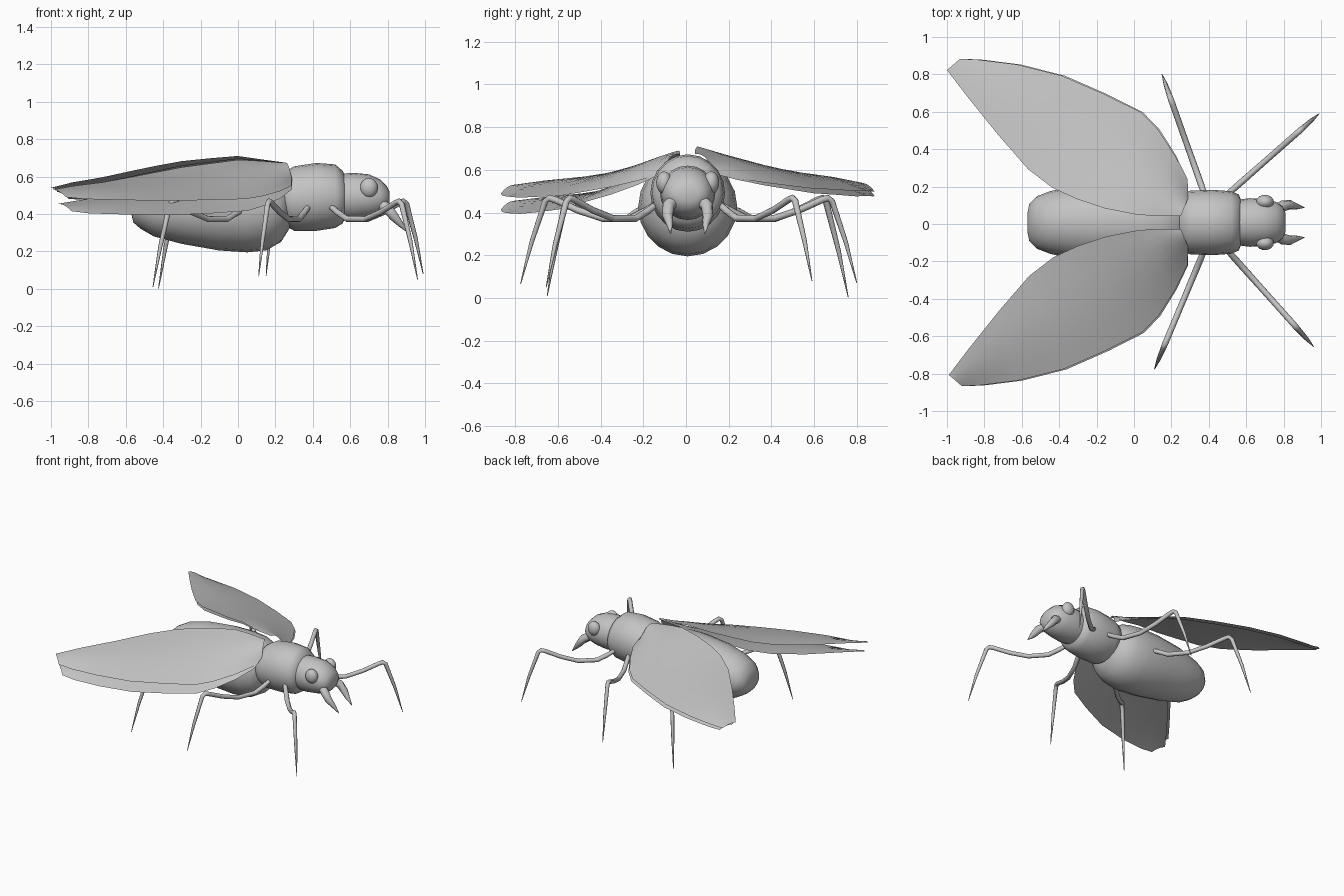
import bpy, bmesh, math
from mathutils import Vector

cube = bpy.data.objects.get("Cube")
if cube:
    bpy.data.objects.remove(cube, do_unlink=True)

CY = 0.008  # centre plane of the body

grey = bpy.data.materials.new("plain grey")
grey.use_nodes = True
grey.diffuse_color = (0.55, 0.55, 0.55, 1)
bsdf = grey.node_tree.nodes["Principled BSDF"]
bsdf.inputs["Base Color"].default_value = grey.diffuse_color
bsdf.inputs["Roughness"].default_value = 0.7


def finish(name, bm, angle=50):
    """Turn a bmesh into a smooth shaded object."""
    bmesh.ops.recalc_face_normals(bm, faces=bm.faces)
    mesh = bpy.data.meshes.new(name)
    bm.to_mesh(mesh)
    bm.free()
    mesh.materials.append(grey)
    obj = bpy.data.objects.new(name, mesh)
    bpy.context.collection.objects.link(obj)
    bpy.ops.object.select_all(action='DESELECT')
    obj.select_set(True)
    bpy.context.view_layer.objects.active = obj
    bpy.ops.object.shade_smooth_by_angle(angle=math.radians(angle))
    return obj


def skin(bm, rings, closed=True):
    """Bridge rows of points with quads, capping the ends if closed."""
    rows = [[bm.verts.new(p) for p in ring] for ring in rings]
    n = len(rows[0])
    for a, b in zip(rows, rows[1:]):
        for i in range(n if closed else n - 1):
            j = (i + 1) % n
            bm.faces.new((a[i], a[j], b[j], b[i]))
    if closed:
        bm.faces.new(rows[0])
        bm.faces.new(rows[-1])


def body(name, sections, sides=20):
    """Loft ellipses along x: (x, bottom, top, half width)."""
    rings = []
    for x, low, high, wide in sections:
        mid, tall = (low + high) / 2, (high - low) / 2
        angles = [2 * math.pi * i / sides for i in range(sides)]
        rings.append([(x, CY + wide * math.cos(a), mid + tall * math.sin(a)) for a in angles])
    bm = bmesh.new()
    skin(bm, rings)
    return finish(name, bm)


def tube(name, points, radii, sides=8):
    """Tapered round tube through the given points."""
    pts = [Vector(p) for p in points]
    rings = []
    for i, p in enumerate(pts):
        along = (pts[min(i + 1, len(pts) - 1)] - pts[max(i - 1, 0)]).normalized()
        side = Vector((0, 0, 1)).cross(along).normalized()
        up = along.cross(side)
        angles = [2 * math.pi * k / sides for k in range(sides)]
        rings.append([p + radii[i] * (side * math.cos(a) + up * math.sin(a)) for a in angles])
    bm = bmesh.new()
    skin(bm, rings)
    return finish(name, bm, 60)


# Body
body("abdomen", [(-.57, .40, .46, .05), (-.56, .355, .51, .10), (-.52, .32, .56, .14),
                 (-.45, .28, .60, .167), (-.30, .24, .64, .20), (-.10, .205, .66, .225),
                 (.05, .195, .66, .232), (.15, .205, .65, .22), (.23, .25, .62, .19),
                 (.28, .33, .57, .12)])
body("thorax", [(.22, .40, .56, .09), (.25, .34, .625, .155), (.30, .31, .655, .17),
                (.42, .31, .673, .175), (.52, .325, .665, .167), (.56, .35, .63, .15),
                (.58, .40, .58, .10)])
body("head", [(.54, .37, .615, .12), (.62, .365, .62, .13), (.70, .375, .612, .125),
              (.76, .39, .585, .11), (.795, .42, .55, .085), (.81, .45, .52, .05)])

# Eyes and jaws
for label, s in (("far", 1), ("near", -1)):
    bm = bmesh.new()
    bmesh.ops.create_uvsphere(bm, u_segments=20, v_segments=12, radius=.05)
    bmesh.ops.scale(bm, vec=(.95, .75, 1.05), verts=bm.verts)
    bmesh.ops.translate(bm, vec=(.70, CY + s * .11, .54), verts=bm.verts)
    finish(label + "_eye", bm)
    jaw = [(.75, .06, .46), (.80, .09, .43), (.835, .095, .385), (.87, .085, .345), (.91, .08, .30)]
    tube(label + "_jaw", [(x, CY + s * y, z) for x, y, z in jaw], [.03, .03, .025, .016, .002])

# Legs: each is straight in plan and shares one height profile
PROFILE = [(0, .445), (.1, .405), (.2, .373), (.4, .372), (.58, .41), (.75, .46),
           (.79, .468), (.82, .445), (.92, .22), (1, 0)]
RADII = [.015, .017, .017, .016, .016, .016, .016, .015, .011, .002]
LEGS = {"far_front_leg": ((.49, .15), (.99, .59, .08)),
        "near_front_leg": ((.49, -.13), (.96, -.655, .05)),
        "far_middle_leg": ((.38, .15), (.15, .80, .07)),
        "near_middle_leg": ((.38, -.13), (.11, -.775, .065)),
        "far_hind_leg": ((.04, .19), (-.425, .76, .002)),
        "near_hind_leg": ((.04, -.18), (-.455, -.65, .01))}
for name, ((hx, hy), (tx, ty, tz)) in LEGS.items():
    path = []
    for f, z in PROFILE:
        shin = max(0, (f - .79) / .21)
        path.append((hx + (tx - hx) * f, hy + (ty - hy) * f, z + tz * shin))
    path[0] = (path[0][0], path[0][1], path[1][2] + .02 if "hind" in name else path[0][2])
    tube(name, path, RADII)

# Wings: inner and outer edges from root to tip as (x, out, z)
INNER = [(.25, .035, .675), (.10, .035, .685), (0, .045, .69), (-.15, .075, .67),
         (-.30, .125, .65), (-.43, .185, .625), (-.56, .285, .60), (-.72, .47, .57),
         (-.88, .67, .55), (-.99, .815, .53)]
OUTER = [(.29, .13, .58), (.285, .23, .55), (.22, .36, .52), (.13, .50, .495),
         (.04, .59, .48), (-.15, .685, .475), (-.38, .785, .47), (-.62, .845, .475),
         (-.82, .87, .48), (-.92, .875, .49)]


def wing(name, s, lift, drop, shift):
    """Cambered sheet; lift raises the middle, drop lowers it towards the tip."""
    rows = []
    for k, (a, b) in enumerate(zip(INNER, OUTER)):
        t = k / (len(INNER) - 1)
        a, b = Vector(a), Vector(b)
        row = []
        for i in range(9):
            u = i / 8
            p = a.lerp(b, u)
            p.z += .03 * math.sin(math.pi * u) * (1 - .7 * t)
            p.z += lift * math.sin(math.pi * t) - drop * t
            row.append((p.x + shift * t, CY + s * p.y, p.z))
        rows.append(row)
    bm = bmesh.new()
    skin(bm, rows, closed=False)
    obj = finish(name, bm)
    # Make the outer side of the sheet look upwards
    if sum(f.normal.z for f in obj.data.polygons) < 0:
        obj.data.flip_normals()
    return obj


wing("near_upper_wing", -1, 0, 0, 0)
wing("near_lower_wing", -1, -.03, .075, .03)
wing("far_upper_wing", 1, .028, -.01, -.01)
wing("far_lower_wing", 1, .015, .01, .015)
